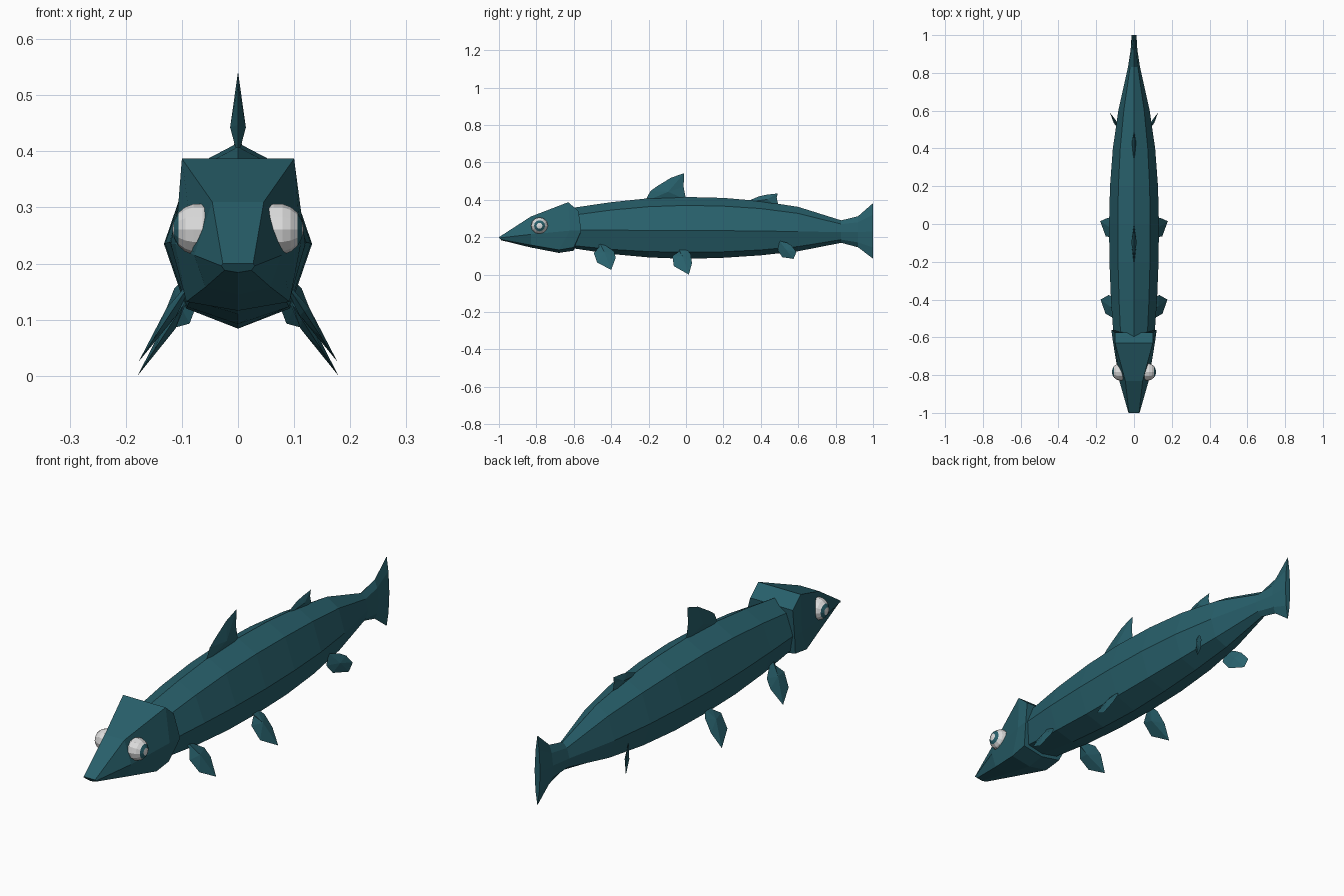
import bpy, bmesh, math
from mathutils import Matrix, Vector


def material(name, rgb):
    m = bpy.data.materials.new(name)
    m.diffuse_color = (*rgb, 1)
    return m


TEAL = material("deep teal", (0.021, 0.117, 0.148))
WHITE = material("eye white", (0.72, 0.72, 0.72))


def finish(bm, name, mats):
    bmesh.ops.recalc_face_normals(bm, faces=bm.faces[:])
    me = bpy.data.meshes.new(name)
    bm.to_mesh(me)
    bm.free()
    for m in mats:
        me.materials.append(m)
    ob = bpy.data.objects.new(name, me)
    bpy.context.collection.objects.link(ob)
    return ob


def loft(name, rings):
    """Skin between closed rings and cap both ends."""
    bm = bmesh.new()
    loops = [[bm.verts.new(p) for p in r] for r in rings]
    n = len(loops[0])
    for a, b in zip(loops, loops[1:]):
        for i in range(n):
            j = (i + 1) % n
            bm.faces.new((a[i], a[j], b[j], b[i]))
    bm.faces.new(loops[0])
    bm.faces.new(loops[-1])
    return finish(bm, name, [TEAL])


def mirrored(half):
    """Close a right-hand half ring (top to bottom) across x = 0."""
    return half + [(-x, y, z) for x, y, z in reversed(half) if x > 1e-6]


# body and tail: y, half width, top z, shoulder z, middle z, belly edge z, bottom z
body = [(-0.60, 0.108, 0.358, 0.318, 0.238, 0.155, 0.140),
        (-0.40, 0.122, 0.387, 0.345, 0.238, 0.135, 0.110),
        (-0.20, 0.130, 0.408, 0.363, 0.236, 0.123, 0.092),
        (0.00, 0.132, 0.415, 0.370, 0.235, 0.120, 0.084),
        (0.20, 0.127, 0.410, 0.366, 0.235, 0.122, 0.090),
        (0.40, 0.112, 0.393, 0.353, 0.233, 0.132, 0.103),
        (0.60, 0.083, 0.362, 0.327, 0.230, 0.150, 0.125),
        (0.83, 0.032, 0.290, 0.270, 0.228, 0.187, 0.170),
        (0.92, 0.018, 0.312, 0.280, 0.228, 0.172, 0.146),
        (1.00, 0.013, 0.382, 0.320, 0.230, 0.145, 0.085)]
loft("body", [mirrored([(0, y, t), (w * 0.65, y, s), (w, y, m),
                        (w * 0.7, y, e), (0, y, b)])
              for y, w, t, s, m, e, b in body])

# head: snout, brow, crown and the gill edge that overlaps the body
head = [[(0.027, -1.00, 0.200), (0.030, -0.998, 0.196), (0.024, -0.99, 0.188), (0, -0.99, 0.184)],
        [(0.046, -0.83, 0.310), (0.078, -0.83, 0.215), (0.058, -0.83, 0.158), (0, -0.83, 0.145)],
        [(0.100, -0.63, 0.387), (0.112, -0.62, 0.235), (0.092, -0.68, 0.132), (0, -0.68, 0.116)],
        [(0.100, -0.575, 0.340), (0.120, -0.56, 0.235), (0.095, -0.60, 0.145), (0, -0.60, 0.128)]]
loft("head", [mirrored(h) for h in head])


def fin(name, outline, place, normal, thick, root=0.0):
    """Leaf-like plate: outline in (y, z), thickest around its middle."""
    bm = bmesh.new()
    rim = [bm.verts.new(place(y, z)) for y, z in outline]
    c = sum((v.co for v in rim), Vector()) / len(rim)
    c.z -= root
    n = Vector(normal).normalized() * thick
    for s in (1, -1):
        peak = bm.verts.new(c + n * s)
        for i in range(len(rim)):
            bm.faces.new((rim[i], rim[(i + 1) % len(rim)], peak))
    finish(bm, name, [TEAL])


# fins along the back
fin("front_dorsal_fin", [(-0.22, 0.39), (-0.19, 0.447), (-0.155, 0.472), (-0.08, 0.518),
                         (-0.01, 0.542), (-0.013, 0.47), (0.0, 0.40)],
    lambda y, z: (0, y, z), (1, 0, 0), 0.014, 0.02)
fin("rear_dorsal_fin", [(0.31, 0.385), (0.39, 0.418), (0.43, 0.427), (0.49, 0.434),
                        (0.485, 0.41), (0.495, 0.365)],
    lambda y, z: (0, y, z), (1, 0, 0), 0.011, 0.005)

# paired fins below, splayed outwards
for side, s in (("right", 1), ("left", -1)):
    fin(side + "_pectoral_fin", [(-0.47, 0.185), (-0.465, 0.147), (-0.493, 0.115), (-0.475, 0.065),
                                 (-0.40, 0.025), (-0.376, 0.09), (-0.385, 0.125), (-0.43, 0.155)],
        lambda y, z: (s * (0.098 + (0.145 - z) * 0.66), y, z), (s * 0.83, 0, 0.55), 0.011)
    fin(side + "_pelvic_fin", [(-0.04, 0.14), (-0.035, 0.125), (-0.073, 0.10), (-0.065, 0.045),
                               (0.015, 0.0), (0.032, 0.06), (0.025, 0.11), (0.0, 0.14)],
        lambda y, z: (s * (0.09 + (0.137 - z) * 0.65), y, z), (s * 0.83, 0, 0.55), 0.011)
    fin(side + "_rear_fin", [(0.50, 0.18), (0.49, 0.13), (0.515, 0.093), (0.575, 0.084),
                             (0.59, 0.12), (0.565, 0.155), (0.54, 0.17)],
        lambda y, z: (s * (0.078 + (y - 0.5) * 0.55), y, z), (s * 0.88, -0.48, 0), 0.009)

    # eye: ball with its pole facing outwards and a coloured iris ring
    bm = bmesh.new()
    bmesh.ops.create_uvsphere(bm, u_segments=12, v_segments=9, radius=0.046,
                              matrix=Matrix.Rotation(math.pi / 2, 4, 'Y'))
    for f in bm.faces:
        d = f.calc_center_median().normalized()
        if 0.80 < d.x * s < 0.94:
            f.material_index = 1
    bmesh.ops.translate(bm, verts=bm.verts[:], vec=(s * 0.071, -0.783, 0.261))
    finish(bm, side + "_eye", [WHITE, TEAL])
